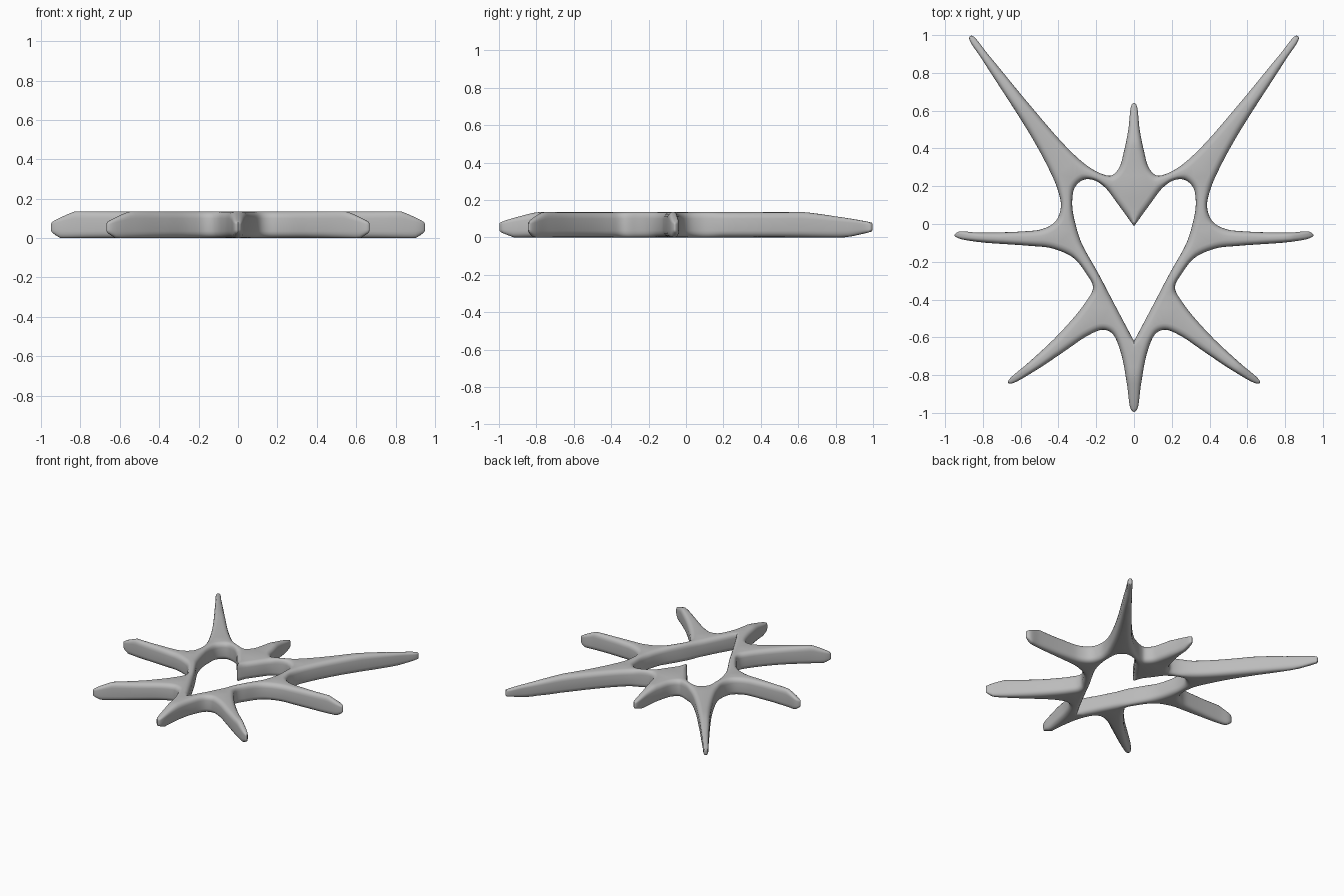
import bpy
import bmesh
import math
from mathutils import Vector

if "Cube" in bpy.data.objects:
    bpy.data.objects.remove(bpy.data.objects["Cube"], do_unlink=True)

HEIGHT = 0.14
BASE = 0.005
ROUND = 0.035
TIP_HEIGHT = 0.055

# Left half of the star outline, from the back spike round to the front spike
STAR_HALF = [
    (0, .642), (.013, .63), (.03, .5), (.052, .39), (.08, .295), (.12, .257),
    (.17, .265), (.25, .31), (.36, .41), (.56, .64), (.77, .895),
    (.858, .997), (.873, .985), (.8, .865), (.56, .49), (.465, .32),
    (.405, .185), (.387, .09), (.415, .015), (.48, -.025), (.6, -.04),
    (.83, -.045), (.93, -.041), (.95, -.06), (.93, -.075), (.825, -.095),
    (.56, -.115), (.43, -.13), (.32, -.18), (.255, -.26), (.217, -.335),
    (.26, -.42), (.4, -.585), (.56, -.735), (.66, -.822), (.667, -.84),
    (.65, -.845), (.52, -.775), (.37, -.675), (.24, -.588), (.165, -.56),
    (.115, -.58), (.07, -.68), (.037, -.85), (.017, -.98), (0, -.997),
]

# Left half of the heart opening, from the notch to the point
HEART_HALF = [
    (0, -.012), (.085, .105), (.155, .195), (.215, .233), (.27, .233),
    (.315, .19), (.327, .1), (.31, 0), (.278, -.1), (.19, -.26),
    (.085, -.46), (0, -.62),
]

# Spike tips with the length over which each one thins out
TIPS = [((0, .642), .22), ((.87, 1), .45), ((.95, -.06), .12),
        ((.665, -.845), .14), ((0, -1), .2)]


def spline(points, steps=6):
    """Smooth open curve through the points, with centripetal spacing."""
    pts = [Vector(p) for p in points]
    pts = [2 * pts[0] - pts[1]] + pts + [2 * pts[-1] - pts[-2]]
    out = []
    for a, b, c, d in zip(pts, pts[1:], pts[2:], pts[3:]):
        ta = 0
        tb = ta + math.sqrt((b - a).length)
        tc = tb + math.sqrt((c - b).length)
        td = tc + math.sqrt((d - c).length)

        def mix(p, q, t0, t1, t):
            return p + (q - p) * ((t - t0) / (t1 - t0))

        for i in range(steps):
            t = tb + (tc - tb) * i / steps
            p, q, r = mix(a, b, ta, tb, t), mix(b, c, tb, tc, t), mix(c, d, tc, td, t)
            out.append(mix(mix(p, q, ta, tc, t), mix(q, r, tb, td, t), tb, tc, t))
    out.append(pts[-2])
    return out


def mirrored_loop(half):
    """Close a half outline by mirroring it across the centre line."""
    side = spline(half)
    return side + [Vector((-p.x, p.y)) for p in reversed(side[1:-1])]


def inward_normals(loop):
    normals = []
    for i, p in enumerate(loop):
        before = (p - loop[i - 1]).normalized()
        after = (loop[(i + 1) % len(loop)] - p).normalized()
        tangent = before + after
        normals.append(Vector((tangent.y, -tangent.x)).normalized())
    return normals


def inset_limit(p, n, others):
    """Edge rounding, limited by the largest circle that fits inside here."""
    limit = ROUND
    for q in others:
        v = q - p
        facing = n.dot(v)
        if facing > 1e-5:
            limit = min(limit, 0.75 * v.length_squared / (2 * facing))
    return limit


def thin_tips(co):
    """Draw the top and bottom together towards the end of each spike."""
    z = co.z
    for (x, y), length in TIPS:
        t = (Vector((abs(co.x), co.y)) - Vector((x, y))).length / length
        if z < TIP_HEIGHT:
            t *= 2.5
        if t < 1:
            keep = 0.3 + 0.7 * t ** 0.8
            z = TIP_HEIGHT + (z - TIP_HEIGHT) * keep
    return z


# Rounded edge section: share of the inset and height at each level
ARC = [math.radians(90 * i / 4) for i in range(5)]
section = [(1 - math.sin(a), BASE + ROUND * (1 - math.cos(a))) for a in ARC]
section += [(1 - math.cos(a), HEIGHT - ROUND * (1 - math.sin(a))) for a in ARC]

star = mirrored_loop(STAR_HALF)
heart = mirrored_loop(HEART_HALF)[::-1]
everything = star + heart

bm = bmesh.new()
cap_edges = {0: [], len(section) - 1: []}
for loop in (star, heart):
    normals = inward_normals(loop)
    insets = [inset_limit(p, n, everything) for p, n in zip(loop, normals)]
    rings = []
    for share, z in section:
        rings.append([bm.verts.new((*(p + n * d * share), z))
                      for p, n, d in zip(loop, normals, insets)])
    # Walls
    for low, high in zip(rings, rings[1:]):
        for i in range(len(loop)):
            j = (i + 1) % len(loop)
            bm.faces.new((low[i], low[j], high[j], high[i]))
    for level, edges in cap_edges.items():
        ring = rings[level]
        edges += [bm.edges.get((ring[i - 1], ring[i])) for i in range(len(ring))]

# Flat top and bottom, with the heart left open
for level, edges in cap_edges.items():
    up = 1 if level else -1
    bmesh.ops.triangle_fill(bm, use_beauty=True, use_dissolve=False,
                            edges=edges, normal=(0, 0, up))
for v in bm.verts:
    v.co.z = thin_tips(v.co)
lowest = min(v.co.z for v in bm.verts)
for v in bm.verts:
    v.co.z -= lowest
bmesh.ops.recalc_face_normals(bm, faces=bm.faces)

mesh = bpy.data.meshes.new("spiked_heart_frame")
bm.to_mesh(mesh)
bm.free()
frame = bpy.data.objects.new("spiked_heart_frame", mesh)
bpy.context.collection.objects.link(frame)

# Plain grey
grey = bpy.data.materials.new("plain_grey")
grey.use_nodes = True
colour = (0.5, 0.5, 0.5, 1)
grey.diffuse_color = colour
grey.node_tree.nodes["Principled BSDF"].inputs["Base Color"].default_value = colour
mesh.materials.append(grey)

bpy.ops.object.select_all(action='DESELECT')
frame.select_set(True)
bpy.context.view_layer.objects.active = frame
bpy.ops.object.shade_smooth_by_angle(angle=math.radians(40))
